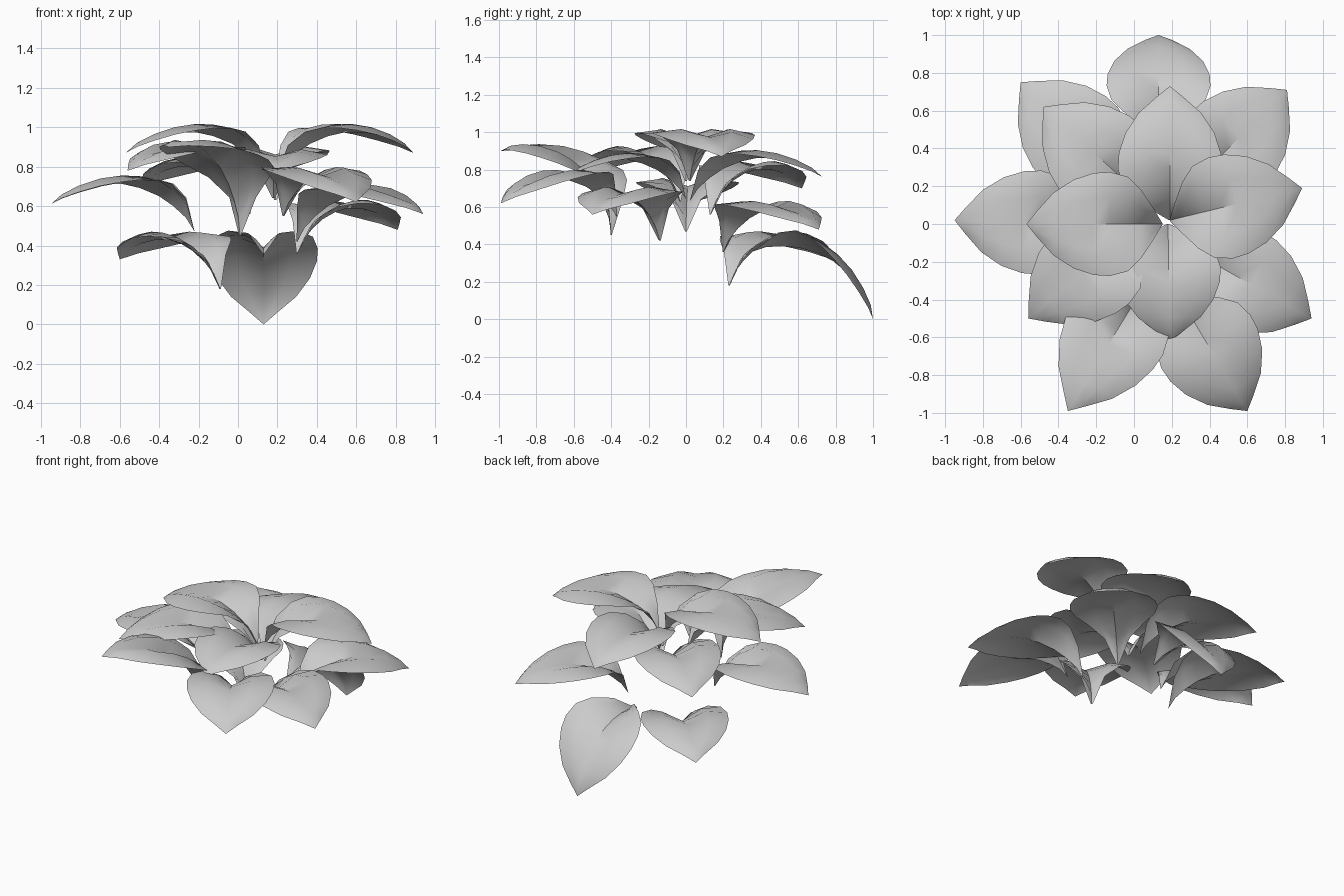
import bpy, bmesh, math
from mathutils import Vector, Matrix

cube = bpy.data.objects.get("Cube")
if cube:
    bpy.data.objects.remove(cube, do_unlink=True)

# One plain grey for the whole plant
grey = bpy.data.materials.new("leaf grey")
grey.use_nodes = True
colour = (0.6, 0.6, 0.6, 1)
grey.diffuse_color = colour
grey.node_tree.nodes["Principled BSDF"].inputs["Base Color"].default_value = colour

# Leaf profile: distance along, half width, midrib height, margin lift above midrib
LENGTH, TIP_RISE = 0.72, 0.14
PROFILE = [
    (0.00, 0.005, 0.00, 0.00),
    (0.06, 0.08, 0.07, 0.10),
    (0.15, 0.18, 0.13, 0.11),
    (0.25, 0.25, 0.18, 0.08),
    (0.38, 0.275, 0.22, 0.04),
    (0.50, 0.27, 0.24, 0.01),
    (0.65, 0.235, 0.24, -0.01),
    (0.80, 0.165, 0.22, -0.02),
    (0.92, 0.07, 0.19, -0.02),
    (1.00, 0.00, TIP_RISE, 0.00),
]
COLUMNS = (-1, -0.5, 0, 0.5, 1)


def leaf_mesh():
    """Arched leaf with a grooved midrib and a folded base."""
    bm = bmesh.new()
    rows = []
    for t, width, rise, lift in PROFILE:
        row = []
        for c in COLUMNS:
            bulge = 0.14 * width * (1 - abs(2 * abs(c) - 1))
            row.append(bm.verts.new((t * LENGTH, c * width, rise + lift * abs(c) + bulge)))
        rows.append(row)
    for a, b in zip(rows, rows[1:]):
        for i in range(len(COLUMNS) - 1):
            bm.faces.new((a[i], b[i], b[i + 1], a[i + 1]))
    bmesh.ops.remove_doubles(bm, verts=bm.verts, dist=0.0005)
    mesh = bpy.data.meshes.new("leaf")
    bm.to_mesh(mesh)
    bm.free()
    mesh.materials.append(grey)
    return mesh


def place_leaf(name, mesh, base, tip):
    """Stretch and turn the leaf so it runs from base to tip."""
    base, span = Vector(base), Vector(tip) - Vector(base)
    yaw = math.atan2(span.y, span.x)
    pitch = math.atan2(span.z, span.xy.length) - math.atan2(TIP_RISE, LENGTH)
    s = span.length / math.hypot(LENGTH, TIP_RISE)
    leaf = bpy.data.objects.new(name, mesh)
    bpy.context.collection.objects.link(leaf)
    leaf.matrix_world = (Matrix.Translation(base) @ Matrix.Rotation(yaw, 4, 'Z')
                         @ Matrix.Rotation(-pitch, 4, 'Y') @ Matrix.Diagonal((s, 1, s, 1)))
    return leaf


LEAVES = {
    # crown tier
    "top_leaf_left": ((0.19, 0.02, 0.74), (0.89, 0.19, 0.87)),
    "top_leaf_right": ((0.15, 0.0, 0.74), (-0.57, 0.0, 0.87)),
    "upper_leaf_back": ((0.19, 0.02, 0.63), (0.19, 0.73, 0.76)),
    "upper_leaf_front": ((0.18, 0.0, 0.64), (0.19, -0.62, 0.77)),
    "upper_leaf_front_right": ((0.02, -0.03, 0.63), (-0.56, -0.5, 0.78)),
    # middle tier
    "middle_leaf_back_right": ((0.06, 0.13, 0.56), (-0.48, 0.62, 0.70)),
    "middle_leaf_right": ((-0.22, 0.0, 0.47), (-0.95, 0.02, 0.61)),
    "middle_leaf_front_right": ((0.01, -0.4, 0.45), (-0.35, -0.99, 0.90)),
    "middle_leaf_front_left": ((0.23, -0.37, 0.55), (0.60, -0.99, 0.62)),
    "middle_leaf_left": ((0.3, -0.14, 0.42), (0.94, -0.5, 0.56)),
    # lower tier
    "lower_leaf_back_left": ((0.3, 0.2, 0.36), (0.81, 0.71, 0.48)),
    "lower_leaf_back_right": ((-0.09, 0.23, 0.18), (-0.6, 0.75, 0.33)),
    "lower_leaf_back": ((0.13, 0.35, 0.36), (0.13, 1.0, 0.0)),
}

shared = leaf_mesh()
for name, (base, tip) in LEAVES.items():
    obj = place_leaf(name, shared, base, tip)

# Smooth the shared blade, keeping the midrib crease
bpy.ops.object.select_all(action='DESELECT')
obj.select_set(True)
bpy.context.view_layer.objects.active = obj
bpy.ops.object.shade_smooth_by_angle(angle=math.radians(40))
